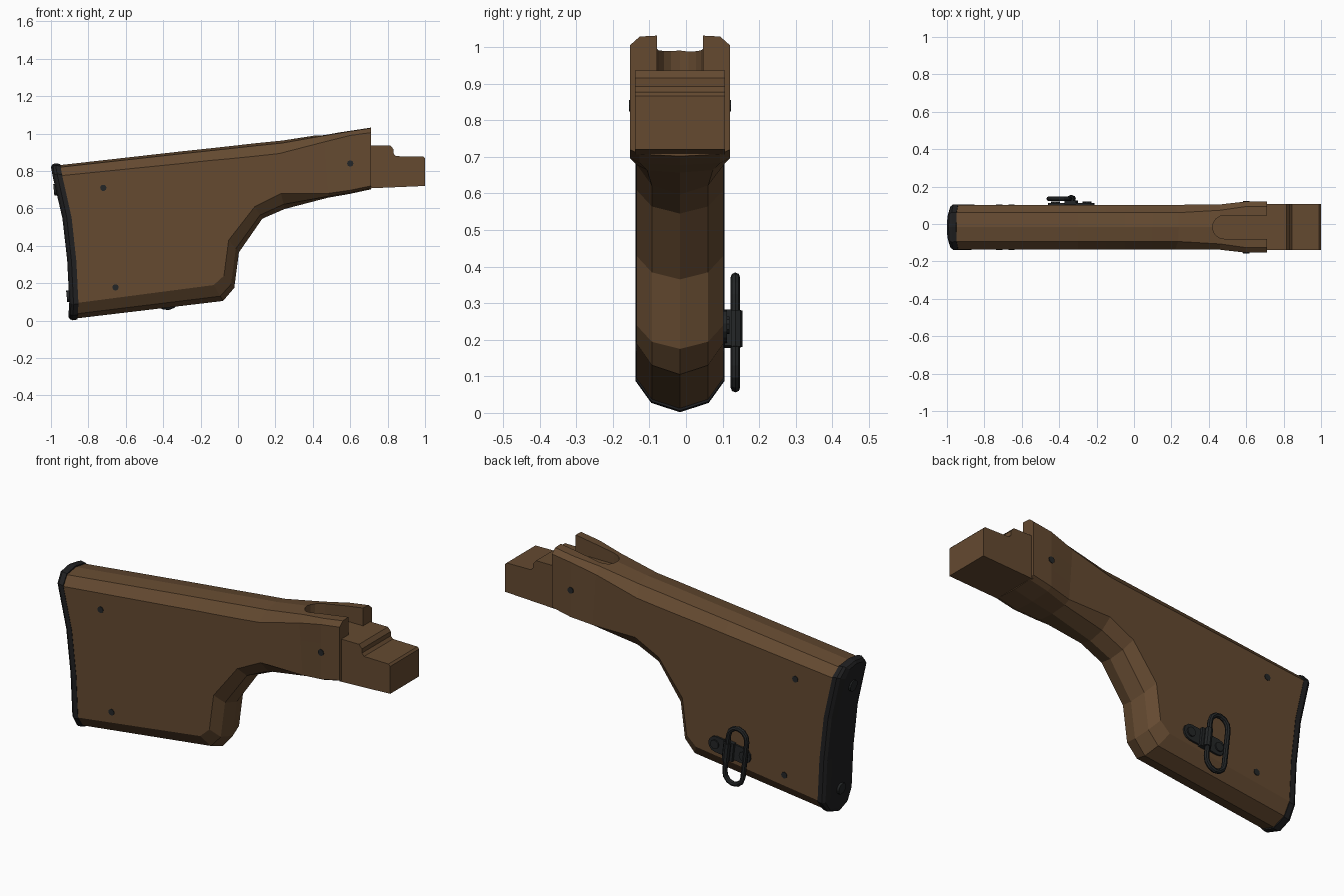
import bpy, bmesh, math

if "Cube" in bpy.data.objects:
    bpy.data.objects.remove(bpy.data.objects["Cube"])

CY = -0.0165          # centre plane of the stock
TILT = math.atan(0.115)


def material(name, col):
    m = bpy.data.materials.new(name)
    m.diffuse_color = (*col, 1)
    m.use_nodes = True
    m.node_tree.nodes["Principled BSDF"].inputs["Base Color"].default_value = m.diffuse_color
    return m


WOOD = material("brown_wood", (0.128, 0.068, 0.030))
RUBBER = material("black_rubber", (0.014, 0.014, 0.015))
METAL = material("dark_metal", (0.017, 0.019, 0.020))


def build(name, verts, faces, mat):
    me = bpy.data.meshes.new(name)
    me.from_pydata(verts, [], faces)
    bm = bmesh.new()
    bm.from_mesh(me)
    bmesh.ops.recalc_face_normals(bm, faces=bm.faces)
    bm.to_mesh(me)
    bm.free()
    me.materials.append(mat)
    ob = bpy.data.objects.new(name, me)
    bpy.context.collection.objects.link(ob)
    return ob


def prism(name, pts, place, d0, d1, mat):
    """Extrude a 2D outline; place(u, v, d) gives the 3D point."""
    n = len(pts)
    verts = [place(u, v, d) for d in (d0, d1) for u, v in pts]
    faces = [list(range(n)), list(range(n, 2 * n))]
    faces += [[i, (i + 1) % n, n + (i + 1) % n, n + i] for i in range(n)]
    return build(name, verts, faces, mat)


def circle(u, v, r, n=10):
    return [(u + r * math.cos(2 * math.pi * i / n), v + r * math.sin(2 * math.pi * i / n)) for i in range(n)]


def stadium(hl, r, n=6):
    """Slot outline along u with half length hl."""
    a = [math.pi * (i / n - 0.5) for i in range(n + 1)]
    right = [(hl - r + r * math.cos(t), r * math.sin(t)) for t in a]
    return right + [(-u, -v) for u, v in right]


def loft(name, rings, mat):
    n = len(rings[0])
    verts = [p for r in rings for p in r]
    faces = [[k * n + i, k * n + (i + 1) % n, (k + 1) * n + (i + 1) % n, (k + 1) * n + i]
             for k in range(len(rings) - 1) for i in range(n)]
    h = n // 2
    for o in (0, (len(rings) - 1) * n):   # end caps as left-right strips
        faces += [[o, o + 1, o + n - 1], [o + h - 1, o + h, o + h + 1]]
        faces += [[o + i, o + i + 1, o + n - i - 1, o + n - i] for i in range(1, h - 1)]
    return build(name, verts, faces, mat)


# Stock stations: bottom ridge xz, side bottom xz, side top xz, top xz, inner and outer half width
STATIONS = [
    (-.862, .012, -.857, .095, -.945, .775, -.955, .831, .077, .119),
    (-.08, .105, -.13, .19, -.3, .84, -.3, .905, .077, .119),
    (-.02, .175, -.075, .24, -.15, .856, -.15, .921, .077, .119),
    (.005, .365, -.05, .43, -.05, .865, -.05, .932, .077, .119),
    (.13, .545, .09, .61, .1, .88, .1, .949, .077, .119),
    (.25, .597, .23, .68, .22, .893, .24, .963, .077, .119),
    (.48, .657, .48, .68, .46, .955, .46, .997, .09, .121),
    (.6, .678, .6, .697, .6, .99, .6, 1.018, .11, .137),
    (.71, .702, .71, .72, .71, 1.005, .71, 1.035, .11, .137),
]


def ring(st, bulge=(0, 0)):
    bx, bz, sx, sz, tx, tz, cx, cz, hi, ho = st
    mix = lambda a, b, t: a + (b - a) * t
    half = [(mix(bx, sx, .3), hi, mix(bz, sz, .3)), (sx, ho, sz)]
    half += [(mix(sx, tx, f) + b, ho, mix(sz, tz, f)) for f, b in zip((1 / 3, 2 / 3), bulge)]
    half += [(tx, ho, tz), (mix(cx, tx, .2), hi, mix(cz, tz, .2))]
    return ([(bx, CY, bz)] + [(x, CY + y, z) for x, y, z in half] + [(cx, CY, cz)]
            + [(x, CY - y, z) for x, y, z in reversed(half)])


# Wooden stock with a round-ended channel cut in the top
rear = ring(STATIONS[0], (.018, .022))
stock = loft("stock_body", [rear] + [ring(s) for s in STATIONS[1:]], WOOD)
R = .0625
slot = [(.4825 - R * math.sin(math.pi * i / 8), CY + R * math.cos(math.pi * i / 8)) for i in range(9)]
cutter = prism("channel_cutter", slot + [(.8, CY - R), (.8, CY + R)], lambda u, v, d: (u, v, d), .936, 1.2, WOOD)
cutter.hide_render = True
mod = stock.modifiers.new("channel", 'BOOLEAN')
mod.operation, mod.object, mod.solver = 'DIFFERENCE', cutter, 'EXACT'
bpy.context.view_layer.objects.active = stock
bpy.ops.object.modifier_apply(modifier="channel")
bpy.data.objects.remove(cutter)

# Stepped tenon at the front
tenon = [(.70, .707), (1, .72), (1, .867), (.99, .877), (.845, .879), (.832, .893),
         (.832, .916), (.815, .936), (.70, .936)]
prism("front_tenon", tenon, lambda u, v, d: (u, d, v), CY - .1225, CY + .1225, WOOD)


# Butt pad following the curved rear end
def pad_ring(dx, sy, sz):
    return [(x + dx, CY + (y - CY) * sy, .42 + (z - .42) * sz) for x, y, z in rear]


loft("butt_pad", [pad_ring(.004, 1.015, 1.015), pad_ring(-.022, 1.02, 1.025),
                  pad_ring(-.036, .93, 1.012), pad_ring(-.045, .7, .98)], RUBBER)

# Butt pad screws
for i, (x, z) in enumerate([(-.977, .70), (-.908, .13)]):
    prism(f"pad_screw_{i + 1}", circle(CY, z, .03, 12), lambda u, v, d: (d - (v - z) * .1, u, v),
          x - .008, x + .03, METAL)

# Cross pins through the stock
for i, (x, z, hw) in enumerate([(-.72, .71, .122), (-.655, .178, .122), (.6, .84, .14)]):
    prism(f"cross_pin_{i + 1}", circle(x, z, .017), lambda u, v, d: (u, d, v), CY - hw, CY + hw, METAL)


# Sling swivel on the far side, tilted with the lower edge of the stock
def tilted(cx, cz):
    c, s = math.cos(TILT), math.sin(TILT)
    return lambda u, v, d: (cx + u * c - v * s, d, cz + u * s + v * c)


base = tilted(-.335, .23)
prism("swivel_plate", stadium(.125, .042), base, .095, .112, METAL)
for i, u in enumerate((-.085, .085)):
    prism(f"swivel_screw_{i + 1}", circle(u, 0, .024), base, .11, .119, METAL)
prism("swivel_block", [(-.03, -.05), (.03, -.05), (.03, .05), (-.03, .05)], base, .105, .125, METAL)
prism("swivel_hinge", circle(0, .135, .019, 8), lambda u, v, d: base(u, d, v), -.05, .05, METAL)

# Oval sling loop: tube swept round a slot-shaped path
place = tilted(-.39, .22)
outer, inner = stadium(.165, .067), stadium(.139, .041)
n, k = len(outer), 8
verts = []
for (u0, v0), (u1, v1) in zip(outer, inner):
    for j in range(k):
        a = 2 * math.pi * j / k
        t = .5 + .5 * math.cos(a)
        verts.append(place(-(v1 + (v0 - v1) * t), u1 + (u0 - u1) * t, .135 + .013 * math.sin(a)))
faces = [[i * k + j, i * k + (j + 1) % k, (i + 1) % n * k + (j + 1) % k, (i + 1) % n * k + j]
         for i in range(n) for j in range(k)]
build("sling_loop", verts, faces, METAL)
